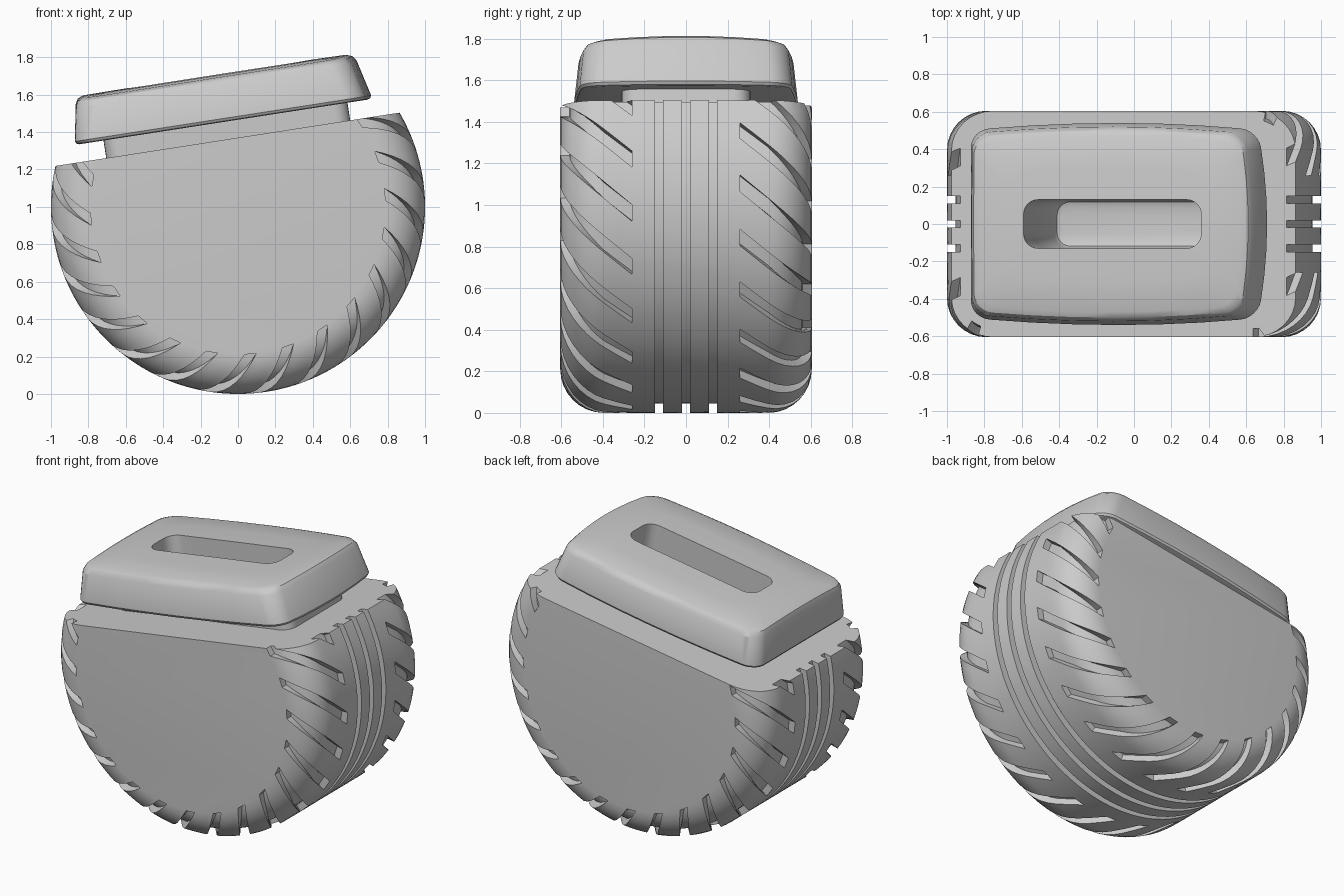
import bpy, bmesh
from math import sin, cos, pi, radians, hypot
from mathutils import Vector, Matrix

cube = bpy.data.objects.get("Cube")
if cube:
    bpy.data.objects.remove(cube, do_unlink=True)

grey = bpy.data.materials.new("plain grey")
grey.use_nodes = True
grey.diffuse_color = (0.6, 0.6, 0.6, 1)
for node in grey.node_tree.nodes:
    if node.type == 'BSDF_PRINCIPLED':
        node.inputs["Base Color"].default_value = (0.6, 0.6, 0.6, 1)

TILT = radians(8.8)
DECK = Vector((0, 0, 1.37))
TOP_FRAME = Matrix.Translation(DECK) @ Matrix.Rotation(-TILT, 4, 'Y')


def make_object(name, bm):
    bmesh.ops.recalc_face_normals(bm, faces=bm.faces)
    mesh = bpy.data.meshes.new(name)
    bm.to_mesh(mesh)
    bm.free()
    mesh.materials.append(grey)
    obj = bpy.data.objects.new(name, mesh)
    bpy.context.collection.objects.link(obj)
    return obj


def skin(bm, rings):
    """Join rings of points with quads and close both ends; return quads by ring."""
    rows = [[bm.verts.new(p) for p in ring] for ring in rings]
    quads = []
    for a, b in zip(rows, rows[1:]):
        n = len(a)
        quads.append([bm.faces.new((a[i], a[(i + 1) % n], b[(i + 1) % n], b[i]))
                      for i in range(n)])
    bm.faces.new(rows[0][::-1])
    bm.faces.new(rows[-1])
    return quads


def outline(x0, x1, half, r, steps=6):
    """Rounded rectangle with subdivided sides."""
    corners = [(x1 - r, half - r), (x0 + r, half - r),
               (x0 + r, r - half), (x1 - r, r - half)]
    pts = []
    for k, (cx, cy) in enumerate(corners):
        for i in range(steps + 1):
            a = (k + i / steps) * pi / 2
            pts.append(Vector((cx + r * cos(a), cy + r * sin(a), 0)))
        a = (k + 1) * pi / 2
        nx, ny = corners[(k + 1) % 4]
        start, end = pts[-1], Vector((nx + r * cos(a), ny + r * sin(a), 0))
        pts += [start.lerp(end, i / steps) for i in range(1, steps)]
    return pts


def lofted(name, levels, r, bulge=False):
    """Stack of outlines (height, x0, x1, half width) in the tilted top frame."""
    rings = []
    for w, x0, x1, half in levels:
        ring = outline(x0, x1, half, min(r, half * 0.6))
        for p in ring:
            p.z = w
            if bulge:
                mid, span = (x0 + x1) / 2, (x1 - x0) / 2
                side = p.y / 0.54
                p.y *= 1 - 0.07 * ((p.x - mid) / span) ** 2
                p.x -= 0.05 * side ** 2 * max(0, p.x) / x1
                p.z -= 0.02 * side ** 2 * (w - 0.095) / 0.25
        rings.append(ring)
    bm = bmesh.new()
    skin(bm, rings)
    bm.transform(TOP_FRAME)
    return make_object(name, bm)


# Tyre body: grid revolved around y, its columns twisted along the slanted treads
WIDTH, ROUND, DEPTH = 0.605, 0.21, 0.045
CORE_R, CORE_Y = 1 - ROUND, WIDTH - ROUND
INNER, ARC = 0.26, 8
outer_half = [(CORE_R + ROUND * sin(pi / 2 * i / ARC),
               CORE_Y + ROUND * cos(pi / 2 * i / ARC),
               CORE_Y - INNER + ROUND * (pi / 2) * (1 - i / ARC)) for i in range(ARC + 1)]
outer_half += [(1, 0.33, 0.07), (1, INNER, 0)]
groove_ys = [-0.15, -0.11, -0.02, 0.02, 0.11, 0.15]
twist = radians(22) / outer_half[0][2]

profile = [(r, -y, radians(-2.2) + s * twist) for r, y, s in outer_half]
profile += [(1, y, radians(-5.6 - 3.4 * y / INNER)) for y in groove_ys]
profile += [(r, y, radians(-9) - s * twist) for r, y, s in reversed(outer_half)]

columns = [radians(15 * k + off) for k in range(24) for off in (-2.3, 2.3, 4.9, 7.5, 10.1)]
rings = [[(r * cos(a + c), y, 1 + r * sin(a + c)) for c in columns] for r, y, a in profile]
bm = bmesh.new()
quads = skin(bm, rings)

# Tread grooves: sink the chosen faces towards the core and open the old surface
grooves = []
for row, (p, q) in zip(quads, zip(profile, profile[1:])):
    mid = abs(p[1] + q[1]) / 2
    if mid > INNER:
        grooves += row[::5]
    elif abs(q[1] - p[1]) < 0.045:
        grooves += row
sunk = bmesh.ops.extrude_face_region(bm, geom=grooves)["geom"]
bmesh.ops.delete(bm, geom=[f for f in grooves if f.is_valid], context='FACES')
for v in sunk:
    if isinstance(v, bmesh.types.BMVert):
        r = hypot(v.co.x, v.co.z - 1)
        core = Vector((v.co.x * CORE_R / r, max(-CORE_Y, min(CORE_Y, v.co.y)),
                       1 + (v.co.z - 1) * CORE_R / r))
        v.co = v.co.lerp(core, DEPTH / ROUND)

# Slanted flat deck across the tyre
bmesh.ops.bisect_plane(bm, geom=bm.verts[:] + bm.edges[:] + bm.faces[:], dist=1e-5,
                       plane_co=DECK, plane_no=(-sin(TILT), 0, cos(TILT)), clear_outer=True)
bmesh.ops.holes_fill(bm, edges=[e for e in bm.edges if e.is_boundary], sides=0)
body = make_object("tyre_body", bm)

# Neck and cushion-shaped cap
neck = lofted("neck", [(-0.02, -0.713, 0.607, 0.31), (0.115, -0.713, 0.607, 0.31)], 0.08)
cap = lofted("cap", [(0.095, -0.845, 0.715, 0.52), (0.1, -0.857, 0.73, 0.532),
                     (0.115, -0.865, 0.738, 0.54), (0.31, -0.83, 0.69, 0.52),
                     (0.338, -0.815, 0.67, 0.50), (0.35, -0.785, 0.635, 0.47),
                     (0.352, -0.6, 0.45, 0.3), (0.352, -0.3, 0.2, 0.12)], 0.1, bulge=True)

# Deep slot through the cap, neck and body
cutter = lofted("slot_cutter", [(-0.75, -0.503, 0.378, 0.09), (-0.738, -0.53, 0.405, 0.118),
                                (-0.71, -0.543, 0.418, 0.13), (0.6, -0.543, 0.418, 0.13)], 0.09)
cutter.hide_render = True

for obj in (body, neck, cap):
    bpy.ops.object.select_all(action='DESELECT')
    bpy.context.view_layer.objects.active = obj
    obj.select_set(True)
    mod = obj.modifiers.new("slot", 'BOOLEAN')
    mod.operation, mod.solver, mod.object = 'DIFFERENCE', 'EXACT', cutter
    bpy.ops.object.modifier_apply(modifier=mod.name)
    bpy.ops.object.shade_smooth_by_angle(angle=radians(30))
bpy.data.objects.remove(cutter, do_unlink=True)
